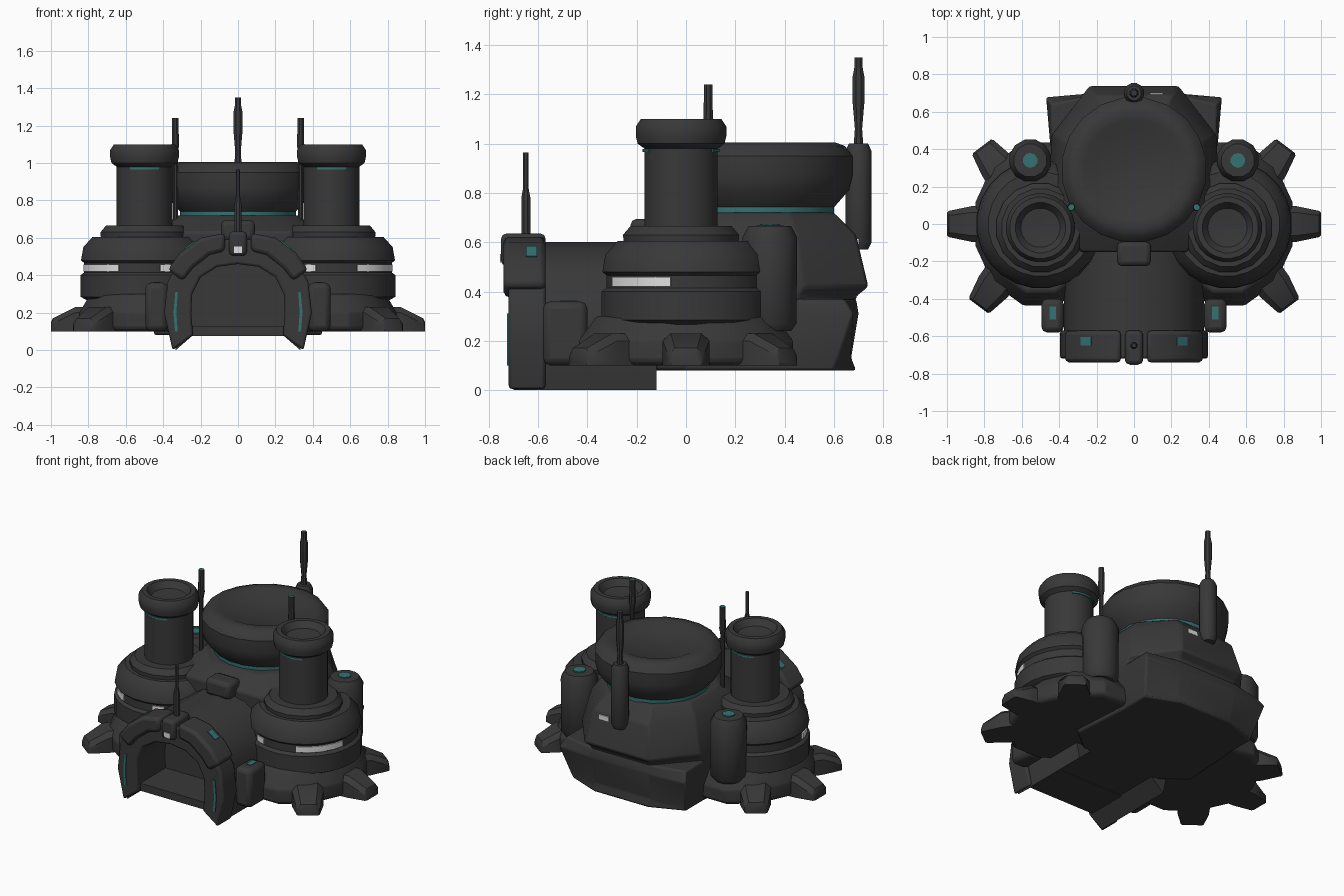
import bpy, bmesh, math
from mathutils import Vector, Matrix

if "Cube" in bpy.data.objects:
    bpy.data.objects.remove(bpy.data.objects["Cube"])


def material(name, col):
    m = bpy.data.materials.new(name)
    m.diffuse_color = (*col, 1)
    m.use_nodes = True
    m.node_tree.nodes["Principled BSDF"].inputs["Base Color"].default_value = m.diffuse_color
    return m


DARK = material("dark_metal", (0.04, 0.04, 0.04))
TEAL = material("teal_light", (0.035, 0.17, 0.17))
WHITE = material("white_window", (0.75, 0.75, 0.75))


def finish(name, bm, mat=DARK, mirror=False, bevel=0, rule=None, angle=35):
    """Turn a bmesh into an object; rule(face) picks the teal faces."""
    bmesh.ops.recalc_face_normals(bm, faces=bm.faces)
    for f in bm.faces:
        f.smooth = True
        if rule and rule(f):
            f.material_index = 1
    me = bpy.data.meshes.new(name)
    bm.to_mesh(me)
    bm.free()
    me.materials.append(mat)
    me.materials.append(TEAL)
    me.set_sharp_from_angle(angle=math.radians(angle))
    ob = bpy.data.objects.new(name, me)
    bpy.context.collection.objects.link(ob)
    if bevel:
        b = ob.modifiers.new("bevel", 'BEVEL')
        b.width, b.segments, b.limit_method = bevel, 2, 'ANGLE'
    if mirror:
        ob.modifiers.new("mirror", 'MIRROR').use_bisect_axis[0] = False
    return ob


def loft(name, rings, **kw):
    """Skin closed rings of equal length and cap both ends."""
    bm = bmesh.new()
    vs = [[bm.verts.new(p) for p in r] for r in rings]
    n = len(vs[0])
    for a, b in zip(vs, vs[1:]):
        for i in range(n):
            bm.faces.new((a[i], a[(i + 1) % n], b[(i + 1) % n], b[i]))
    bm.faces.new(vs[0])
    bm.faces.new(vs[-1])
    return finish(name, bm, **kw)


def lathe(name, prof, at, n=24, sy=1, **kw):
    """Spin a (radius, height) profile about a vertical axis."""
    rings = []
    for r, z in prof:
        r = max(r, 0.002)
        rings.append([(at[0] + r * math.cos(2 * math.pi * (i + .5) / n),
                       at[1] + sy * r * math.sin(2 * math.pi * (i + .5) / n), z)
                      for i in range(n)])
    return loft(name, rings, **kw)


def band(name, outer, inner, lo, hi, axis='y', **kw):
    """Strip between two open 2D lines, extruded along y or z."""
    place = (lambda p, d: (p[0], d, p[1])) if axis == 'y' else (lambda p, d: (p[0], p[1], d))
    rings = [[place(o, lo), place(o, hi), place(i, hi), place(i, lo)]
             for o, i in zip(outer, inner)]
    return loft(name, rings, **kw)


def arc_plate(name, at, r, a0, a1, lo, hi, mat, t=0.009):
    """Thin curved plate wrapped round a drum."""
    angs = [math.radians(a0 + (a1 - a0) * i / 8) for i in range(9)]
    line = lambda q: [(at[0] + q * math.cos(a), at[1] + q * math.sin(a)) for a in angs]
    return band(name, line(r + t), line(r), lo, hi, 'z', mat=mat, mirror=True)


def box(name, c, size, **kw):
    bm = bmesh.new()
    bmesh.ops.create_cube(bm, size=1, matrix=Matrix.Translation(c) @ Matrix.Diagonal((*size, 1)))
    return finish(name, bm, **kw)


def both(half):
    """Mirror a half line (foot to crown) into a whole arch."""
    return half + [(-x, z) for x, z in reversed(half[:-1])]


# ---- central body: upper hull and rear lower slab
def ring(z, half):
    return [(x, y, z) for x, y in half] + [(-x, y, z) for x, y in reversed(half)]


loft("main_hull", [
    ring(.08, [(.3, -.12), (.45, 0), (.42, .45), (.2, .66)]),
    ring(.38, [(.3, -.15), (.46, 0), (.44, .45), (.22, .69)]),
    ring(.42, [(.3, -.15), (.46, 0), (.44, .48), (.24, .74)]),
    ring(.63, [(.28, -.15), (.41, 0), (.39, .45), (.2, .69)]),
    ring(.72, [(.18, -.04), (.33, .12), (.33, .42), (.16, .6)])], bevel=.012)
loft("rear_slab", [
    ring(.08, [(.4, .1), (.42, .42), (.42, .6), (.2, .69)]),
    ring(.13, [(.4, .1), (.43, .42), (.43, .62), (.2, .67)]),
    ring(.31, [(.4, .1), (.45, .45), (.47, .68), (.22, .70)]),
    ring(.37, [(.38, .1), (.44, .46), (.44, .64), (.22, .69)])], bevel=.01)
box("rear_window", (.12, .697, .6), (.07, .009, .03), mat=WHITE)

# ---- big round dish on top
lathe("main_dish", [(.31, .68), (.315, .715), (.315, .742), (.375, .81), (.39, .87), (.39, .95),
                    (.36, .99), (.32, 1.005), (.27, 1.0), (.21, .975), (0, .97)], (0, .29), n=20,
      rule=lambda f: .716 < f.calc_center_median().z < .741)
box("hood_block", (0, -.16, .64), (.18, .13, .11), bevel=.025)

# ---- side drums, collars and towers
lathe("drum_skirt", [(.34, .10), (.36, .12), (.36, .2), (.3, .3), (0, .3)], (.5, 0), n=12, sy=1.25,
      mirror=True, bevel=.01)
lathe("drum", [(.3, .26), (.345, .285), (.345, .40), (.325, .415), (.325, .465), (.342, .48),
               (.33, .55), (.28, .605), (0, .605)], (.5, 0), mirror=True)
lathe("tower_collar", [(.235, .56), (.24, .63), (.21, .665), (0, .665)], (.5, -.02), n=16, mirror=True)
lathe("tower", [(.15, .64), (.15, .98), (.178, 1.0), (.185, 1.03), (.185, 1.07), (.165, 1.1), (.135, 1.1),
                (.105, 1.06), (0, 1.05)], (.5, -.02), mirror=True)
for i, (a0, a1) in enumerate([(-65, -11), (-118, -105)]):
    arc_plate(f"drum_window_{i}", (.5, 0), .322, a0, a1, .42, .458, WHITE)
for i, a in enumerate((-90, 90)):
    arc_plate(f"tower_stripe_{i}", (.5, -.02), .147, a - 32, a + 32, .966, .978, TEAL)

# ---- feet around the drums
for k, (deg, tip) in enumerate([(0, .5), (53, .52), (-53, .55)]):
    d = Vector((math.cos(math.radians(deg)), math.sin(math.radians(deg)), 0))
    s = Vector((-d.y, d.x, 0))
    rings = []
    for r, w, top in [(.25, .10, .23), (tip - .13, .095, .23), (tip - .01, .07, .17), (tip, .06, .15)]:
        c = Vector((.5, 0, 0)) + d * r
        up = Vector((0, 0, 1))
        rings.append([c - s * w + up * .1, c + s * w + up * .1, c + s * w + up * (top - .03),
                      c + s * w * .65 + up * top, c - s * w * .65 + up * top, c - s * w + up * (top - .03)])
    loft(f"foot_{k}", rings, mirror=True)

# ---- rear tanks and front bollards
lathe("rear_tank", [(.09, .24), (.112, .27), (.115, .62), (.09, .665), (0, .67)], (.555, .34), n=12, mirror=True)
lathe("tank_light", [(.04, .66), (.04, .675)], (.555, .34), n=10, mirror=True, mat=TEAL)
box("bollard", (.435, -.49, .23), (.12, .18, .26), mirror=True, bevel=.03)
box("bollard_light", (.435, -.475, .36), (.035, .07, .009), mirror=True, mat=TEAL)

# ---- entrance tunnel
OUT = [(.35, 0), (.395, .2), (.375, .37), (.3, .49), (.16, .575), (0, .6)]
INN = [(.24, .08), (.25, .2), (.245, .3), (.2, .39), (.11, .445), (0, .46)]
slim = [(x * .95, z) for x, z in OUT]
band("tunnel_shell", both(slim), both(INN), -.70, -.12)
band("tunnel_frame", both(OUT), both(INN), -.72, -.57, bevel=.012)
core = both([(.26, .08), (.33, .2), (.33, .36), (.28, .47), (.15, .56), (0, .59)])
loft("tunnel_core", [[(x, y, z) for x, z in core] for y in (-.42, 0)])
box("tunnel_floor", (0, -.55, .1), (.5, .28, .05))
band("frame_light", [(.337, .1), (.345, .2), (.335, .31)], [(.322, .1), (.33, .2), (.322, .31)],
     -.726, -.718, mat=TEAL, mirror=True)
# arch pads, keystone and lamp
band("arch_pad", [(.07, .625), (.2, .6), (.31, .52), (.375, .43)],
     [(.07, .53), (.15, .51), (.24, .44), (.295, .37)], -.74, -.57, mirror=True, bevel=.02)
band("pad_light", [(.231, .585), (.286, .545)], [(.227, .579), (.282, .539)], -.65, -.605,
     mat=TEAL, mirror=True)
box("keystone", (0, -.66, .57), (.095, .18, .13), bevel=.02)
box("keystone_lamp", (0, -.751, .535), (.045, .008, .035), mat=WHITE)

# ---- antennas
lathe("front_antenna", [(.02, .6), (.02, .78), (.012, .82), (.012, .965)], (0, -.65), n=8)
lathe("rear_post", [(.04, .57), (.055, .6), (.055, .97), (.04, 1.0), (0, 1.0)], (0, .7), n=12)
lathe("rear_mast", [(.022, .98), (.016, 1.06), (.026, 1.17), (.026, 1.27), (.018, 1.31), (.018, 1.35)],
      (0, .7), n=8)
lathe("side_antenna", [(.014, .65), (.014, 1.05), (.021, 1.09), (.018, 1.24)], (.335, .09), n=8, mirror=True,
      rule=lambda f: f.calc_center_median().z > 1.235)
